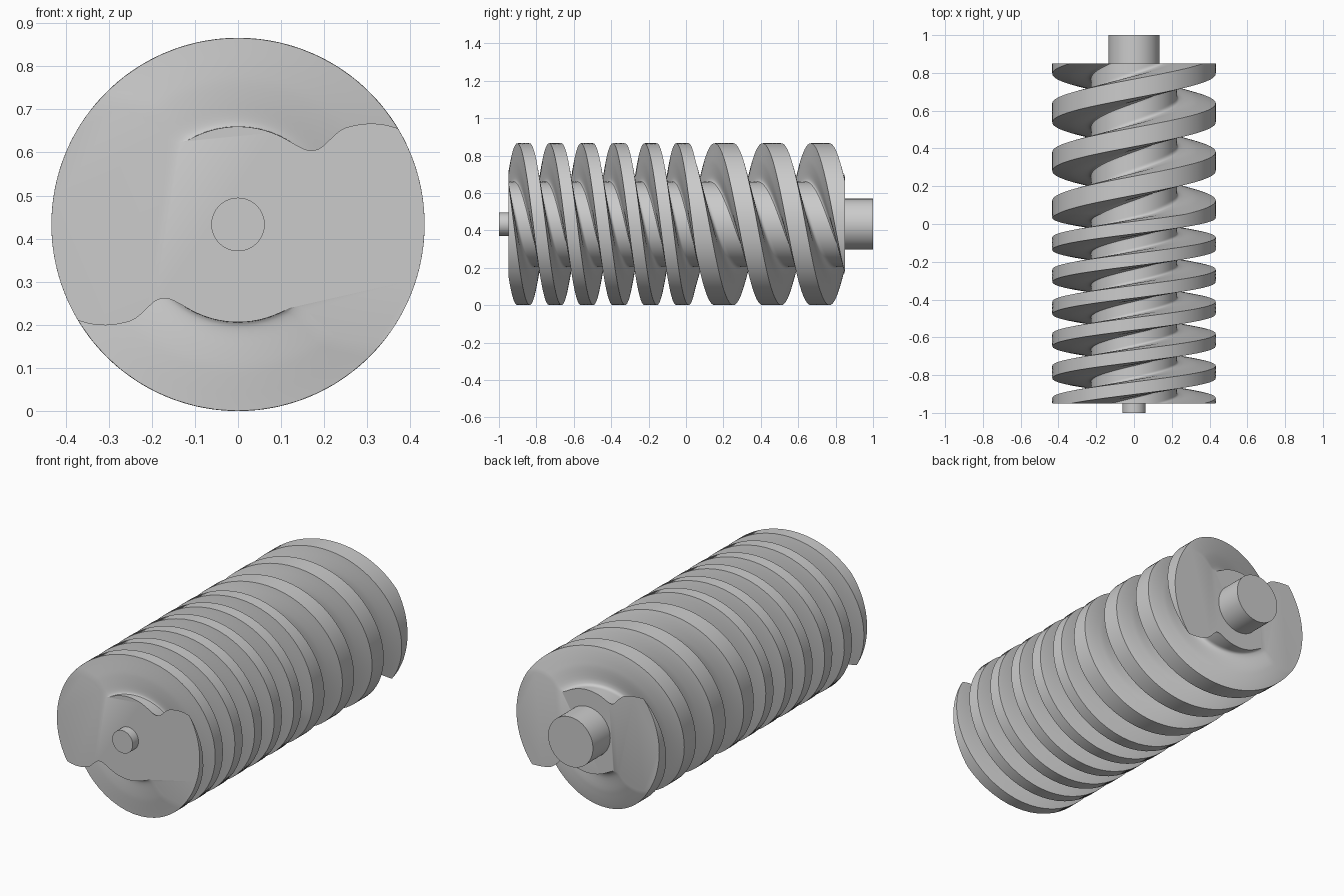
import bpy, bmesh
from math import pi, sin, cos, atan2, radians
from mathutils import Vector

if "Cube" in bpy.data.objects:
    bpy.data.objects.remove(bpy.data.objects["Cube"])

AXIS_Z, R, ROOT = 0.433, 0.433, 0.227
Y0, Y_STEP, Y1 = -0.95, 0.05, 0.85      # screw start, pitch change, screw end
PITCH_A, PITCH_B = 0.17, 0.257          # advance per half turn
RINGS = 300


def spline(pts, steps=3):
    """Smooth curve through the given points (Catmull-Rom)."""
    p = [Vector(q) for q in pts]
    p = [2 * p[0] - p[1]] + p + [2 * p[-1] - p[-2]]
    out = []
    for i in range(1, len(p) - 2):
        a, b, c, d = p[i - 1:i + 3]
        for k in range(steps):
            t = k / steps
            out.append(0.5 * (2 * b + (c - a) * t + (2 * a - 5 * b + 4 * c - d) * t * t
                              + (3 * b - a - 3 * c + d) * t ** 3))
    return out + [p[-2]]


def arc(r, a, b, n):
    """Interior points of an arc, ends left out."""
    return [Vector((r * cos(a + (b - a) * i / n), r * sin(a + (b - a) * i / n)))
            for i in range(1, n)]


def angle(v):
    return atan2(v[1], v[0])


# Cross-section of the two-start screw: flank, root arc, flank, land, then repeated
right = spline([(.371, .223), (.342, .231), (.307, .234), (.272, .230), (.237, .218),
                (.195, .180), (.174, .172), (.156, .174), (.130, .187)])
left = spline([(-.119, .194), (-.140, .191), (-.158, .200), (-.181, .226), (-.205, .248),
               (-.228, .260), (-.265, .269), (-.300, .273), (-.334, .275)])
half = (right + arc(ROOT, angle(right[-1]), angle(left[0]), 14) + left
        + arc(R, angle(left[-1]), angle(right[0]) + pi, 22))
section = half + [-p for p in half]


def turn(y):
    """Screw rotation at y, with a coarser pitch towards the back."""
    return -pi * ((min(y, Y_STEP) - Y0) / PITCH_A + max(0, y - Y_STEP) / PITCH_B)


def finish(name, bm):
    bmesh.ops.recalc_face_normals(bm, faces=bm.faces)
    mesh = bpy.data.meshes.new(name)
    bm.to_mesh(mesh)
    bm.free()
    obj = bpy.data.objects.new(name, mesh)
    bpy.context.collection.objects.link(obj)
    bpy.ops.object.select_all(action='DESELECT')
    obj.select_set(True)
    bpy.context.view_layer.objects.active = obj
    bpy.ops.object.shade_smooth_by_angle(angle=radians(30))
    return obj


# Screw body: twisted section rings bridged with quads
bm = bmesh.new()
rings = []
for i in range(RINGS + 1):
    y = Y0 + (Y1 - Y0) * i / RINGS
    c, s = cos(turn(y)), sin(turn(y))
    rings.append([bm.verts.new((p.x * c - p.y * s, y, AXIS_Z + p.x * s + p.y * c))
                  for p in section])
n = len(section)
for a, b in zip(rings, rings[1:]):
    for j in range(n):
        k = (j + 1) % n
        bm.faces.new((a[j], a[k], b[k], b[j]))
bm.faces.new(rings[0])
bm.faces.new(rings[-1])
finish("screw_rotor", bm)


# Shaft ends
def shaft(name, r, ya, yb):
    bm = bmesh.new()
    bmesh.ops.create_cone(bm, cap_ends=True, segments=64, radius1=r, radius2=r, depth=yb - ya)
    for v in bm.verts:
        x, y, z = v.co
        v.co = (x, z + (ya + yb) / 2, y + AXIS_Z)
    finish(name, bm)


shaft("front_shaft", 0.062, -1.0, Y0 + 0.01)
shaft("back_shaft", 0.136, Y1 - 0.01, 1.0)
